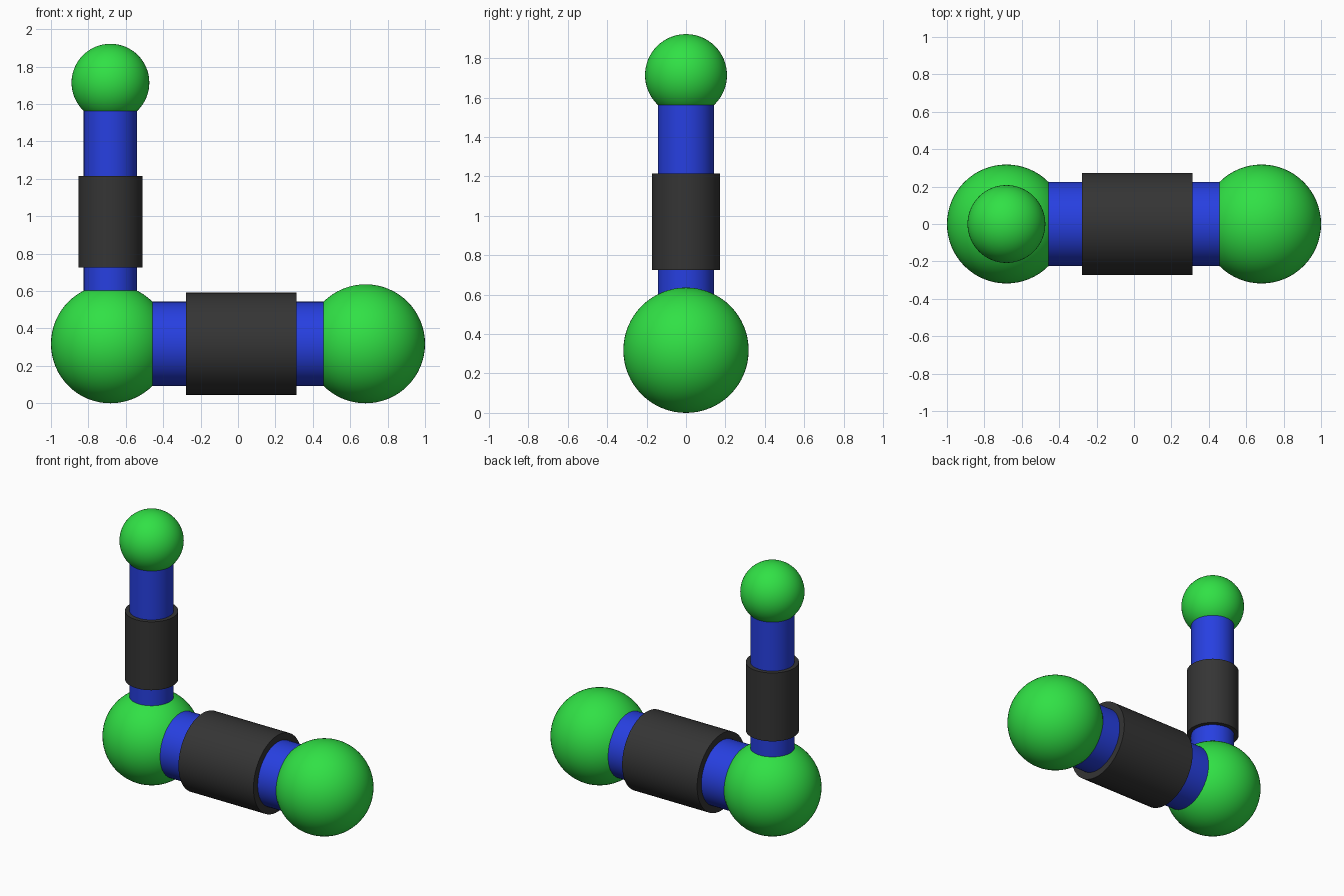
import bpy
from math import pi

if "Cube" in bpy.data.objects:
    bpy.data.objects.remove(bpy.data.objects["Cube"])

R = 0.318          # big ball radius, also height of the horizontal rod
X = 0.682          # ball offset from the centre
TOP_Z, TOP_R = 1.714, 0.208


def material(name, color):
    mat = bpy.data.materials.new(name)
    mat.diffuse_color = color
    mat.use_nodes = True
    mat.node_tree.nodes["Principled BSDF"].inputs["Base Color"].default_value = mat.diffuse_color
    return mat


green = material("green", (0.03, 0.75, 0.06, 1))
blue = material("blue", (0.02, 0.05, 0.75, 1))
dark = material("dark_grey", (0.035, 0.035, 0.035, 1))


def finish(name, mat):
    obj = bpy.context.object
    obj.name = name
    obj.data.materials.append(mat)
    bpy.ops.object.shade_smooth_by_angle()


def ball(name, x, z, r):
    bpy.ops.mesh.primitive_uv_sphere_add(segments=64, ring_count=32, radius=r, location=(x, 0, z))
    finish(name, green)


def tube(name, axis, start, end, r, mat):
    mid = (start + end) / 2
    loc = (mid, 0, R) if axis == "X" else (-X, 0, mid)
    rot = (0, pi / 2, 0) if axis == "X" else (0, 0, 0)
    bpy.ops.mesh.primitive_cylinder_add(vertices=64, radius=r, depth=end - start, location=loc, rotation=rot)
    finish(name, mat)


# Balls at the joints and ends
ball("corner_ball", -X, R, R)
ball("end_ball", X, R, R)
ball("top_ball", -X, TOP_Z, TOP_R)

# Horizontal rod with its sleeve
tube("horizontal_rod", "X", -X, X, 0.225, blue)
tube("horizontal_sleeve", "X", -0.279, 0.313, 0.273, dark)

# Upright rod with its sleeve
tube("upright_rod", "Z", R, TOP_Z, 0.143, blue)
tube("upright_sleeve", "Z", 0.726, 1.214, 0.172, dark)
